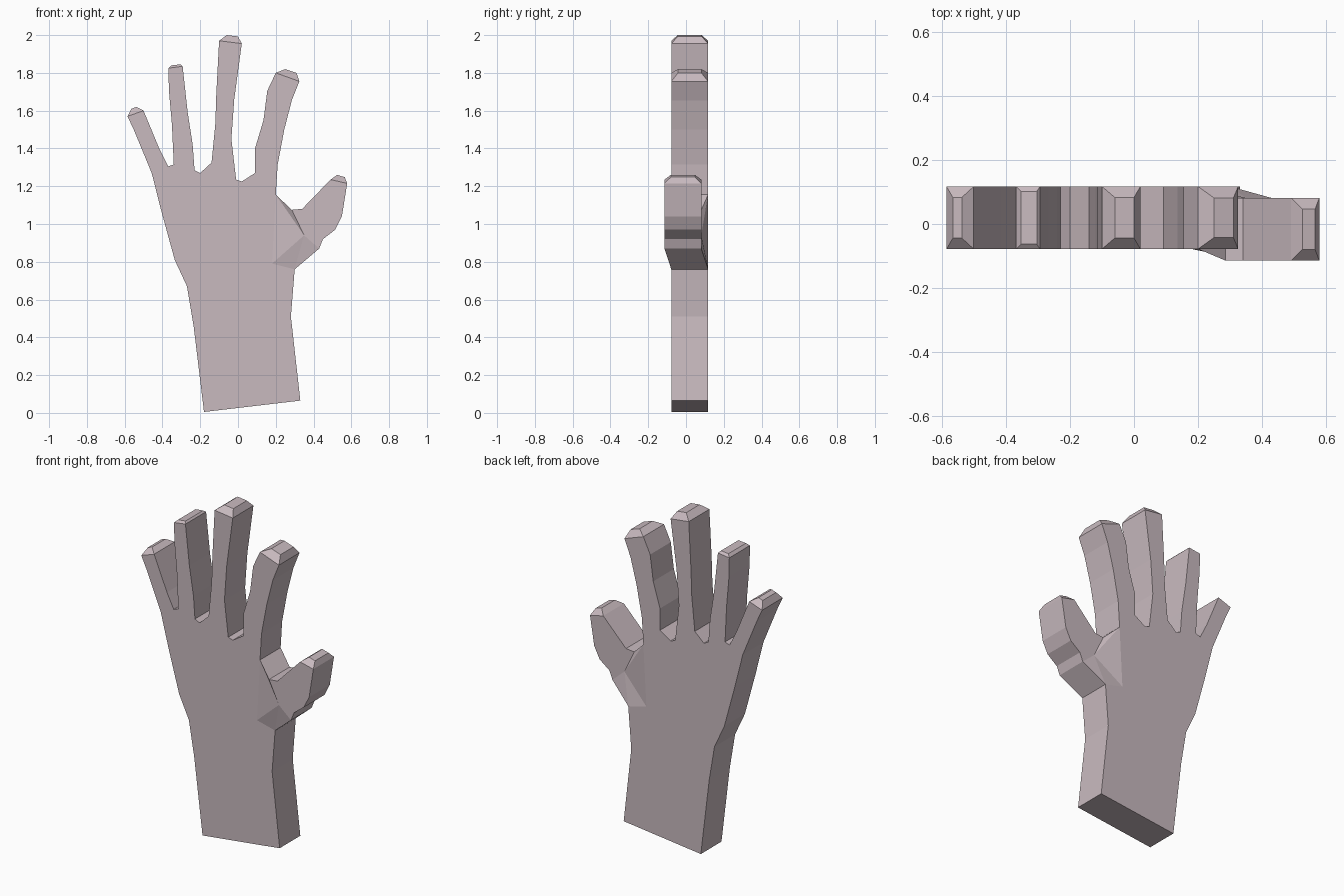
import bpy
import bmesh

default_cube = bpy.data.objects.get("Cube")
if default_cube:
    bpy.data.objects.remove(default_cube, do_unlink=True)

FRONT, BACK = -0.078, 0.117      # flat faces of the hand
THUMB_SHIFT = -0.036             # the thumb sits slightly forward

# Silhouette pieces as (x, z), running up the thumb side and down the other
wrist = [(-.18, .005), (.33, .065), (.28, .51), (.3, .76)]
thumb_seam = [(.18, .79), (.2, 1.155)]
heel = [(-.405, 1.065), (-.335, .81), (-.27, .67), (-.235, .46)]

# Each finger: side going up, bevelled tip edge, side coming down, tip inset
fingers = {
    "index": ([(.21, 1.315), (.245, 1.5), (.285, 1.655), (.325, 1.755)],
              [(.31, 1.8), (.25, 1.82)],
              [(.2, 1.8), (.155, 1.705), (.135, 1.55), (.09, 1.4),
               (.09, 1.27), (.02, 1.225)], .036),
    "middle": ([(-.01, 1.235), (-.035, 1.45), (-.02, 1.66), (.02, 1.955)],
               [(0, 1.993), (-.06, 2)],
               [(-.1, 1.97), (-.115, 1.685), (-.12, 1.53), (-.14, 1.325),
                (-.2, 1.27)], .034),
    "ring": ([(-.23, 1.285), (-.24, 1.42), (-.267, 1.595), (-.293, 1.835)],
             [(-.303, 1.845), (-.352, 1.84)],
             [(-.368, 1.825), (-.366, 1.71), (-.35, 1.53), (-.34, 1.315)], .015),
    "little": ([(-.37, 1.305), (-.415, 1.395), (-.5, 1.6)],
               [(-.537, 1.62), (-.565, 1.61)],
               [(-.585, 1.57), (-.55, 1.495), (-.457, 1.27)], .034),
}
thumb_up = [(.43, .87), (.45, .92), (.515, .97), (.55, 1.04), (.578, 1.215)]
thumb_tip = [(.565, 1.248), (.525, 1.26)]
thumb_down = [(.49, 1.235), (.34, 1.08), (.285, 1.075)]
thumb_root = (.35, .94)

bm = bmesh.new()


def pair(point, shift=0, inset=0):
    """Front and back vertex of one silhouette point."""
    x, z = point
    return (bm.verts.new((x, FRONT + shift + inset, z)),
            bm.verts.new((x, BACK + shift - inset, z)))


def pairs(points, shift=0):
    return [pair(p, shift) for p in points]


def side(a, b):
    """Wall joining the front and back across one silhouette edge."""
    bm.faces.new((a[0], b[0], b[1], a[1]))


def walls(chain):
    for a, b in zip(chain, chain[1:]):
        side(a, b)


def plates(chain):
    """Flat front and back covering a closed silhouette."""
    bm.faces.new([p[0] for p in chain])
    bm.faces.new([p[1] for p in reversed(chain)])


def fingertip(a, b, edge, inset, shift=0):
    """Bevelled cap from the finger end to a smaller rectangle."""
    c, d = [pair(p, shift, inset) for p in edge]
    side(a, c)
    side(c, d)
    side(d, b)
    plates([a, c, d, b])


# Palm and wrist, with the four fingers growing from it
wrist_pairs = pairs(wrist)
seam = pairs(thumb_seam)
outline = wrist_pairs + seam
walls(wrist_pairs)
edge = [seam[-1]]
for up, tip, down, inset in fingers.values():
    up, down = pairs(up), pairs(down)
    walls(edge[-1:] + up)
    fingertip(up[-1], down[0], tip, inset)
    walls(down)
    edge = down
    outline += up + down
heel_pairs = pairs(heel)
walls(edge[-1:] + heel_pairs + wrist_pairs[:1])
plates(outline + heel_pairs)

# Thumb, shifted forward
up = pairs(thumb_up, THUMB_SHIFT)
down = pairs(thumb_down, THUMB_SHIFT)
root = pair(thumb_root, THUMB_SHIFT)
walls(up)
fingertip(up[-1], down[0], thumb_tip, .034, THUMB_SHIFT)
walls(down)
plates(up + down + [root])

# Sloping web between palm and thumb
side(wrist_pairs[-1], up[0])
side(down[-1], seam[1])
plates([wrist_pairs[-1], up[0], root])
plates([wrist_pairs[-1], root, seam[0]])
plates([seam[0], root, seam[1]])
plates([root, down[-1], seam[1]])

bmesh.ops.recalc_face_normals(bm, faces=bm.faces[:])
mesh = bpy.data.meshes.new("hand")
bm.to_mesh(mesh)
bm.free()
hand = bpy.data.objects.new("hand", mesh)
bpy.context.collection.objects.link(hand)

# Single dusty mauve material
skin = bpy.data.materials.new("dusty_mauve")
skin.use_nodes = True
color = (.58, .49, .52, 1)
skin.diffuse_color = color
skin.node_tree.nodes["Principled BSDF"].inputs["Base Color"].default_value = color
mesh.materials.append(skin)
